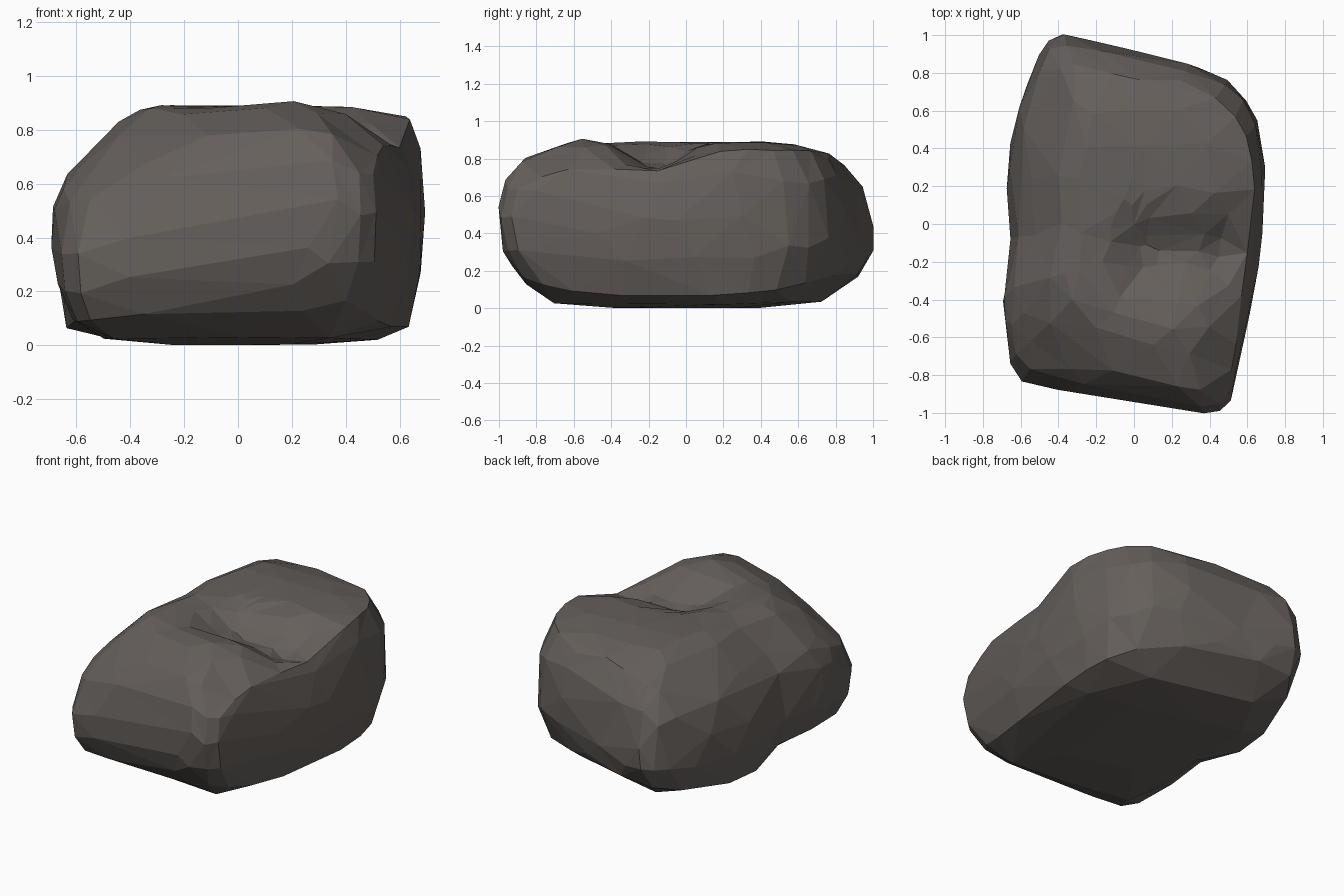
import bpy, bmesh, math, random
from mathutils import Vector

if "Cube" in bpy.data.objects:
    bpy.data.objects.remove(bpy.data.objects["Cube"])

random.seed(4)

# Rock columns, counter-clockwise from the front left corner:
# widest x, y, z | shoulder inset, z | base inset, z
COLUMNS = [
    (-.59, -.83, .32, .20, .66, .08, .09), (-.20, -.91, .40, .18, .78, .08, .13),
    (.15, -.97, .45, .15, .81, .12, .13), (.38, -1.0, .50, .14, .80, .14, .14),
    (.51, -.93, .52, .12, .73, .14, .13), (.56, -.70, .50, .06, .75, .10, .09),
    (.63, -.40, .45, .09, .74, .10, .07), (.67, -.10, .45, .10, .75, .10, .07),
    (.69, .20, .50, .08, .84, .08, .07), (.66, .53, .50, .11, .85, .08, .10),
    (.50, .76, .50, .14, .85, .10, .15), (.20, .87, .47, .16, .84, .07, .18),
    (-.10, .94, .42, .17, .81, .05, .18), (-.38, 1.0, .40, .15, .76, .06, .18),
    (-.51, .88, .40, .18, .73, .06, .14), (-.63, .54, .40, .22, .72, .05, .08),
    (-.67, .20, .32, .25, .72, .05, .06), (-.65, -.08, .38, .25, .73, .10, .10),
    (-.69, -.38, .46, .20, .71, .12, .10), (-.67, -.62, .40, .18, .68, .10, .09),
]


def top_height(x, y, f, h):
    """Ease from the shoulder to a plateau, with a front bump and a hollow
    that opens towards the right side."""
    u = min(1, (1 - f) / .45)
    z = h + (.89 - h) * (1 - (1 - u) ** 1.7)
    bump = .02 * math.exp(-((x - .18) / .25) ** 2 - ((y + .55) / .15) ** 2)
    dx = min(0, x - .10) / .18
    hollow = .14 * math.exp(-dx ** 2 - ((y + .16) / .19) ** 2)
    return z + min(1, u * 2) * (bump - hollow)


def refine(pts, closed):
    """Insert a curved midpoint between neighbours."""
    n, out = len(pts), []
    for i in range(n if closed else n - 1):
        if closed:
            ids = [(i + k) % n for k in (-1, 0, 1, 2)]
        else:
            ids = [min(max(i + k, 0), n - 1) for k in (-1, 0, 1, 2)]
        a, b, c, d = (pts[k] for k in ids)
        out += [b, (b + c) * .5625 - (a + d) * .0625]
    return out if closed else out + [pts[-1]]


def column(x, y, zw, s, h, b, bz):
    """Points of one column from the underside centre to the top centre."""
    def at(k, z):
        return Vector((x * k, y * k, z))
    side = [at(1 - b, bz), at(1 - b * .2, bz + (zw - bz) * .45), at(1, zw),
            at(1 - s * .30, zw + (h - zw) * .62), at(1 - s, h)]
    top = []
    for f in (.88, .76, .64, .52, .40, .27, .14):
        k = f * (1 - s)
        top.append(at(k, top_height(x * k, y * k, f, h)))
    return [at(.40, .003), at(.72, .01 + bz * .15)] + refine(side, False) + top


# Rock body: loft the columns and close both ends
bm = bmesh.new()
rows = refine([Vector(c) for c in COLUMNS], True)
grid = [[bm.verts.new(p) for p in column(*c)] for c in rows]
low = bm.verts.new((0, 0, 0))
high = bm.verts.new((0, 0, top_height(0, 0, 0, .8)))
for i, a in enumerate(grid):
    b = grid[(i + 1) % len(grid)]
    bm.faces.new((low, b[0], a[0]))
    bm.faces.new((high, a[-1], b[-1]))
    for j in range(len(a) - 1):
        bm.faces.new((a[j], b[j], b[j + 1], a[j + 1]))
# small wobble so the facets look chipped
for v in bm.verts:
    if v.co.z > .1:
        v.co += Vector(random.uniform(-.004, .004) for _ in range(3))
bmesh.ops.triangulate(bm, faces=bm.faces[:], quad_method='SHORT_EDGE')
bmesh.ops.recalc_face_normals(bm, faces=bm.faces[:])
mesh = bpy.data.meshes.new("rock")
bm.to_mesh(mesh)
bm.free()
rock = bpy.data.objects.new("rock", mesh)
bpy.context.collection.objects.link(rock)

# Irregular facets
dec = rock.modifiers.new("facets", 'DECIMATE')
dec.ratio = .24

stone = bpy.data.materials.new("dark stone")
stone.diffuse_color = (.13, .115, .105, 1)
stone.use_nodes = True
stone.node_tree.nodes["Principled BSDF"].inputs["Base Color"].default_value = stone.diffuse_color
mesh.materials.append(stone)
